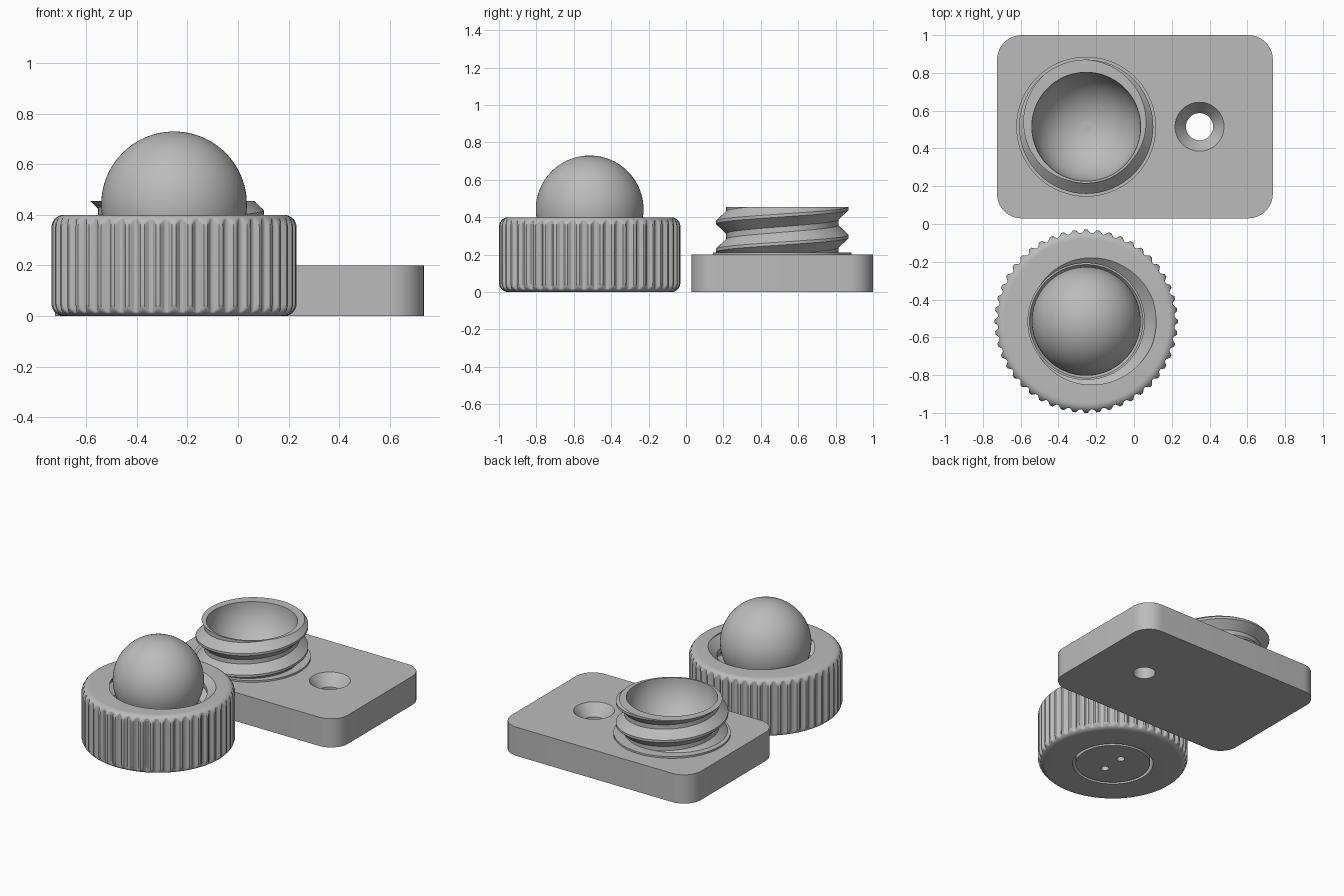
import bpy, bmesh
from math import pi, sin, cos, sqrt

cube = bpy.data.objects.get("Cube")
if cube:
    bpy.data.objects.remove(cube, do_unlink=True)

grey = bpy.data.materials.new("plain grey")
grey.use_nodes = True
COLOUR = (0.5, 0.5, 0.5, 1)
grey.diffuse_color = COLOUR
grey.node_tree.nodes["Principled BSDF"].inputs["Base Color"].default_value = COLOUR

CX, CY = -0.253, 0.515      # axis shared by the post and, mirrored in y, the nut
BALL_R, BALL_Z = 0.288, 0.442
PITCH = 0.15


def finish(name, bm, location=(0, 0, 0)):
    """Turn a bmesh into a smooth shaded grey object."""
    bmesh.ops.remove_doubles(bm, verts=bm.verts, dist=1e-5)
    bmesh.ops.recalc_face_normals(bm, faces=bm.faces)
    mesh = bpy.data.meshes.new(name)
    bm.to_mesh(mesh)
    bm.free()
    mesh.materials.append(grey)
    obj = bpy.data.objects.new(name, mesh)
    obj.location = location
    bpy.context.collection.objects.link(obj)
    return obj


def smooth(obj):
    bpy.ops.object.select_all(action="DESELECT")
    obj.select_set(True)
    bpy.context.view_layer.objects.active = obj
    bpy.ops.object.shade_smooth_by_angle(angle=pi / 6)


def lathe(name, profile, steps, location, closed=False):
    """Sweep profile(angle) -> [(radius, z)] round the z axis."""
    bm = bmesh.new()
    cols = []
    for i in range(steps + 1):
        a = 2 * pi * i / steps
        cols.append([bm.verts.new((r * cos(a), r * sin(a), z)) for r, z in profile(a)])
    for a, b in zip(cols, cols[1:]):
        n = len(a)
        for k in range(n if closed else n - 1):
            m = (k + 1) % n
            bm.faces.new((a[k], b[k], b[m], a[m]))
    return finish(name, bm, location)


def thread(angle, low, high, root, crest, crest_z):
    """Right-handed V thread, trimmed at both ends; crest_z is a crest height at angle 0."""
    flat, flank = 0.008, 0.052
    shift = crest_z + PITCH * angle / (2 * pi)

    def radius(z):
        d = abs((z - shift + PITCH / 2) % PITCH - PITCH / 2)
        return crest + (root - crest) * min(max((d - flat) / flank, 0), 1)

    marks = [shift + k * PITCH + o for k in range(-5, 4)
             for o in (-flat - flank, -flat, flat, flat + flank)]
    heights = [min(max(z, low), high) for z in marks]
    return [(radius(z), z) for z in heights]


def arc(radius, z, start, end, steps):
    """Points of a circle around (0, z), in the r-z plane."""
    angles = [start + (end - start) * i / steps for i in range(steps + 1)]
    return [(abs(radius * cos(t)), z + radius * sin(t)) for t in angles]


def cutter(name, location, r1, r2, depth):
    bpy.ops.mesh.primitive_cone_add(vertices=64, radius1=r1, radius2=r2,
                                    depth=depth, location=location)
    obj = bpy.context.object
    obj.name = name
    obj.hide_render = True
    obj.hide_viewport = True
    obj.display_type = "WIRE"
    return obj


def cut(target, tool):
    mod = target.modifiers.new(tool.name, "BOOLEAN")
    mod.operation = "DIFFERENCE"
    mod.solver = "EXACT"
    mod.object = tool


# Base plate with rounded corners
bm = bmesh.new()
corner, half_x, half_y, height = 0.13, 0.73, 0.485, 0.2
outline = []
for q, (sx, sy) in enumerate(((1, 1), (-1, 1), (-1, -1), (1, -1))):
    for i in range(13):
        a = (q + i / 12) * pi / 2
        outline.append(bm.verts.new((sx * (half_x - corner) + corner * cos(a),
                                     sy * (half_y - corner) + corner * sin(a), 0)))
face = bm.faces.new(outline)
top = bmesh.ops.extrude_face_region(bm, geom=[face])["geom"]
bmesh.ops.translate(bm, vec=(0, 0, height),
                    verts=[v for v in top if isinstance(v, bmesh.types.BMVert)])
plate = finish("base_plate", bm, (0.005, CY, 0))
smooth(plate)

# Countersunk screw hole, and the pocket below the bowl
cut(plate, cutter("screw_hole_cutter", (0.347, CY, 0.1), 0.072, 0.072, 0.4))
cut(plate, cutter("countersink_cutter", (0.347, CY, 0.16), 0.07, 0.13, 0.081))
cut(plate, cutter("pocket_cutter", (CX, CY, 0.25), 0.25, 0.25, 0.2))


# Threaded post: flange, thread, rim and spherical bowl
def post_profile(angle):
    return ([(0.37, 0.19), (0.37, 0.212)]
            + thread(angle, 0.212, 0.455, 0.3, 0.355, 0.41)
            + arc(BALL_R, 0.455, 0, -pi / 2, 20))


smooth(lathe("threaded_post", post_profile, 128, (CX, CY, 0)))
smooth(lathe("bowl_centre_pip", lambda a: [(0.03, 0.16), (0.03, 0.175), (0, 0.175)],
             24, (CX, CY, 0)))


# Knurled nut: grooved outside, threaded inside, with a smaller hole in its floor
GROOVES, NUT_R, FILLET, NUT_H = 48, 0.485, 0.05, 0.4


def nut_profile(angle):
    spacing = 2 * pi * NUT_R / GROOVES
    u = ((angle * GROOVES / (2 * pi)) % 1 - 0.5) * spacing
    groove_half = 0.018
    limit = NUT_R - 0.018 * sqrt(max(0, 1 - (u / groove_half) ** 2))
    side = []
    for i in range(13):
        t = pi / 2 * (1 - i / 12)
        side.append((NUT_R - FILLET + FILLET * cos(t), FILLET - FILLET * sin(t)))
    side += [(r, NUT_H - z) for r, z in reversed(side)]
    outside = [(min(r, limit), z) for r, z in side]
    inside = thread(angle, 0.16, NUT_H, 0.308, 0.37, 0.4)
    return outside + inside[::-1] + [(0.3, 0.16), (0.26, 0.1), (0.26, 0)]


smooth(lathe("knurled_nut", nut_profile, GROOVES * 8, (CX, -CY, 0), closed=True))

# Ball on a round stem, with two blind pin holes underneath
STEM_R = 0.24
join = -sqrt(BALL_R ** 2 - STEM_R ** 2) / STEM_R
ball_profile = ([(0, 0), (STEM_R, 0)]
                + arc(BALL_R, BALL_Z, -0.585, pi / 2, 40))
ball = lathe("ball_and_stem", lambda a: ball_profile, 96, (CX, -CY, 0))
smooth(ball)
for side in (-1, 1):
    cut(ball, cutter("pin_hole_cutter", (CX, -CY + side * 0.08, 0.1), 0.026, 0.026, 0.4))
